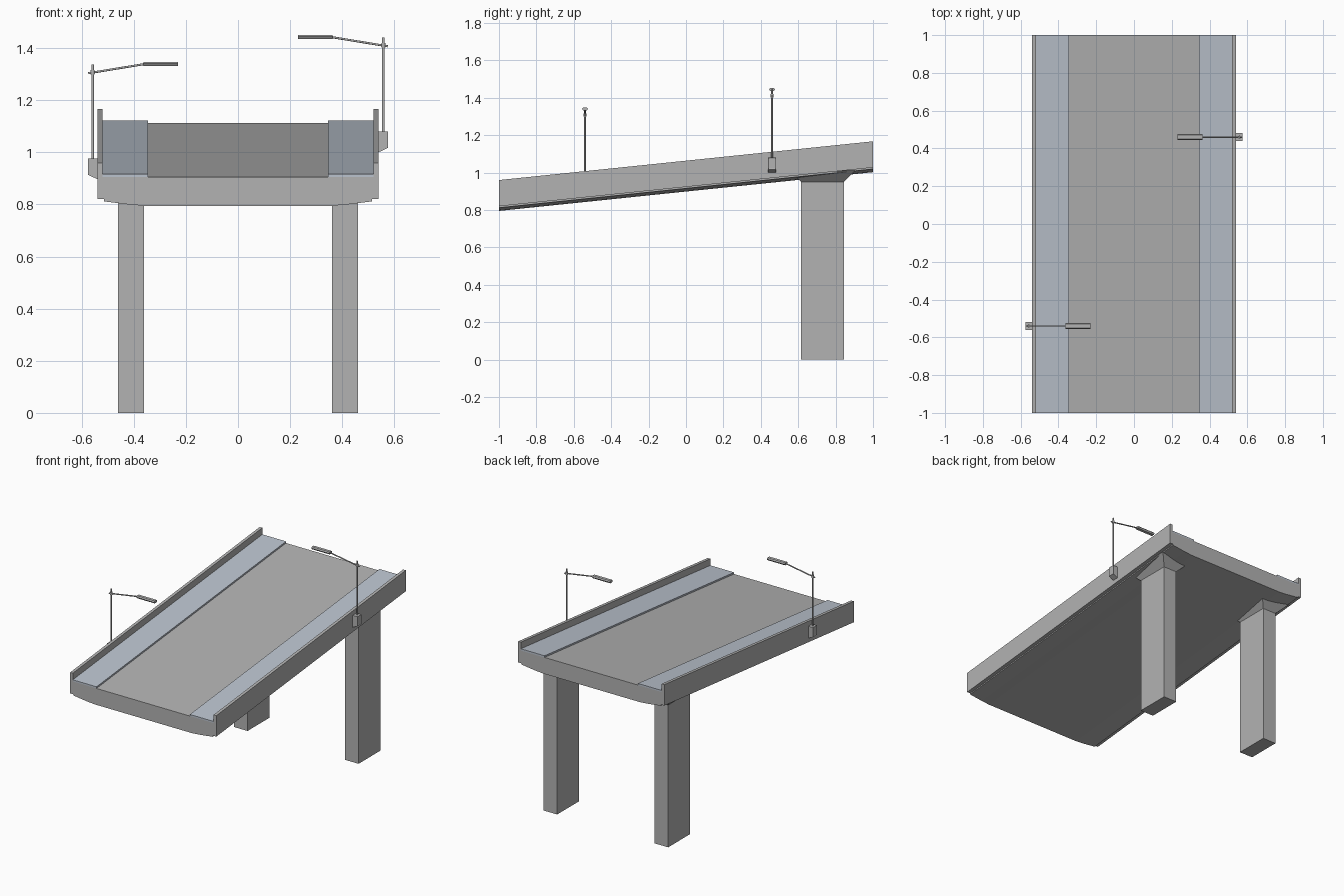
import bpy, bmesh
from mathutils import Vector

if "Cube" in bpy.data.objects:
    bpy.data.objects.remove(bpy.data.objects["Cube"], do_unlink=True)

SLOPE = 0.1035  # rise of the ramp per unit of length


def material(name, colour):
    m = bpy.data.materials.new(name)
    m.use_nodes = True
    m.diffuse_color = (*colour, 1)
    m.node_tree.nodes["Principled BSDF"].inputs["Base Color"].default_value = (*colour, 1)
    return m


concrete = material("concrete grey", (0.45, 0.45, 0.45))
paving = material("pale blue paving", (0.5, 0.55, 0.62))


def finish(name, bm, mat):
    bmesh.ops.recalc_face_normals(bm, faces=bm.faces[:])
    mesh = bpy.data.meshes.new(name)
    bm.to_mesh(mesh)
    bm.free()
    mesh.materials.append(mat)
    ob = bpy.data.objects.new(name, mesh)
    bpy.context.collection.objects.link(ob)
    return ob


def extrude(name, profile, y0, y1, mat, slope=0.0):
    """Sweep an x-z profile along y, climbing with the given slope."""
    bm = bmesh.new()
    face = bm.faces.new([bm.verts.new((x, y0, z)) for x, z in profile])
    new = bmesh.ops.extrude_face_region(bm, geom=[face])["geom"]
    verts = [v for v in new if isinstance(v, bmesh.types.BMVert)]
    bmesh.ops.translate(bm, verts=verts, vec=(0, y1 - y0, slope * (y1 - y0)))
    return finish(name, bm, mat)


def rod(name, a, b, radius, mat):
    a, b = Vector(a), Vector(b)
    bm = bmesh.new()
    bmesh.ops.create_cone(bm, cap_ends=True, segments=10, radius1=radius,
                          radius2=radius, depth=(b - a).length)
    ob = finish(name, bm, mat)
    ob.location = (a + b) / 2
    ob.rotation_mode = 'QUATERNION'
    ob.rotation_quaternion = (b - a).to_track_quat('Z', 'Y')
    for p in ob.data.polygons:
        p.use_smooth = len(p.vertices) == 4
    return ob


# Deck with haunched underside and parapets, as one mirrored cross-section
half = [(0.36, 0.795), (0.42, 0.80), (0.515, 0.812), (0.515, 0.82),
        (0.54, 0.82), (0.54, 0.96), (0.52, 0.96), (0.52, 0.905)]
section = half + [(-x, z) for x, z in reversed(half)]
extrude("bridge_deck", section, -1, 1, concrete, SLOPE)

for side, label in ((1, "left"), (-1, "right")):
    # Raised pavement
    walk = [(0.345, 0.904), (0.52, 0.904), (0.52, 0.916), (0.345, 0.916)]
    extrude(label + "_sidewalk", [(side * x, z) for x, z in walk], -1, 1, paving, SLOPE)

    # Pier with a flared head running up into the deck
    bm = bmesh.new()
    rings = []
    for z, grow in ((0, 0), (0.95, 0), (1.01, 0.06)):
        x0, x1, y0, y1 = 0.36 - grow, 0.46 + grow, 0.615 - grow, 0.845 + grow
        rings.append([bm.verts.new((side * x, y, z))
                      for x, y in ((x0, y0), (x1, y0), (x1, y1), (x0, y1))])
    for low, high in zip(rings, rings[1:]):
        for i in range(4):
            j = (i + 1) % 4
            bm.faces.new((low[i], low[j], high[j], high[i]))
    bm.faces.new(rings[0])
    bm.faces.new(rings[-1])
    finish(label + "_pier", bm, concrete)

    # Street lamp: bracket, pole, arm and head
    y = 0.46 if side > 0 else -0.54
    z = 1.0 if side > 0 else 1.0 - SLOPE
    bracket = [(0.539, 0), (0.575, 0.017), (0.575, 0.08), (0.539, 0.08)]
    box = extrude(label + "_lamp_bracket", [(side * x, z + h) for x, h in bracket],
                  y - 0.021, y + 0.021, concrete)
    bm = bmesh.new()
    bm.from_mesh(box.data)
    outer = [f for f in bm.faces if f.normal.x * side > 0.9]
    bmesh.ops.inset_region(bm, faces=outer, thickness=0.005, depth=-0.002)
    bm.to_mesh(box.data)
    bm.free()

    rod(label + "_lamp_pole", (side * 0.558, y, z + 0.07), (side * 0.558, y, z + 0.44),
        0.005, concrete)
    rod(label + "_lamp_arm", (side * 0.575, y, z + 0.407), (side * 0.355, y, z + 0.443),
        0.004, concrete)
    rod(label + "_lamp_collar", (side * 0.558, y, z + 0.402), (side * 0.558, y, z + 0.42),
        0.008, concrete)
    bm = bmesh.new()
    ends = []
    for x in (0.23, 0.362):
        ends.append([bm.verts.new((side * x, y + w, z + h)) for w, h in
                     ((-0.01, 0.435), (0.01, 0.435), (0.016, 0.444),
                      (0.01, 0.451), (-0.01, 0.451), (-0.016, 0.444))])
    for i in range(6):
        j = (i + 1) % 6
        bm.faces.new((ends[0][i], ends[0][j], ends[1][j], ends[1][i]))
    for ring in ends:
        bm.faces.new(ring)
    finish(label + "_lamp_head", bm, concrete)
